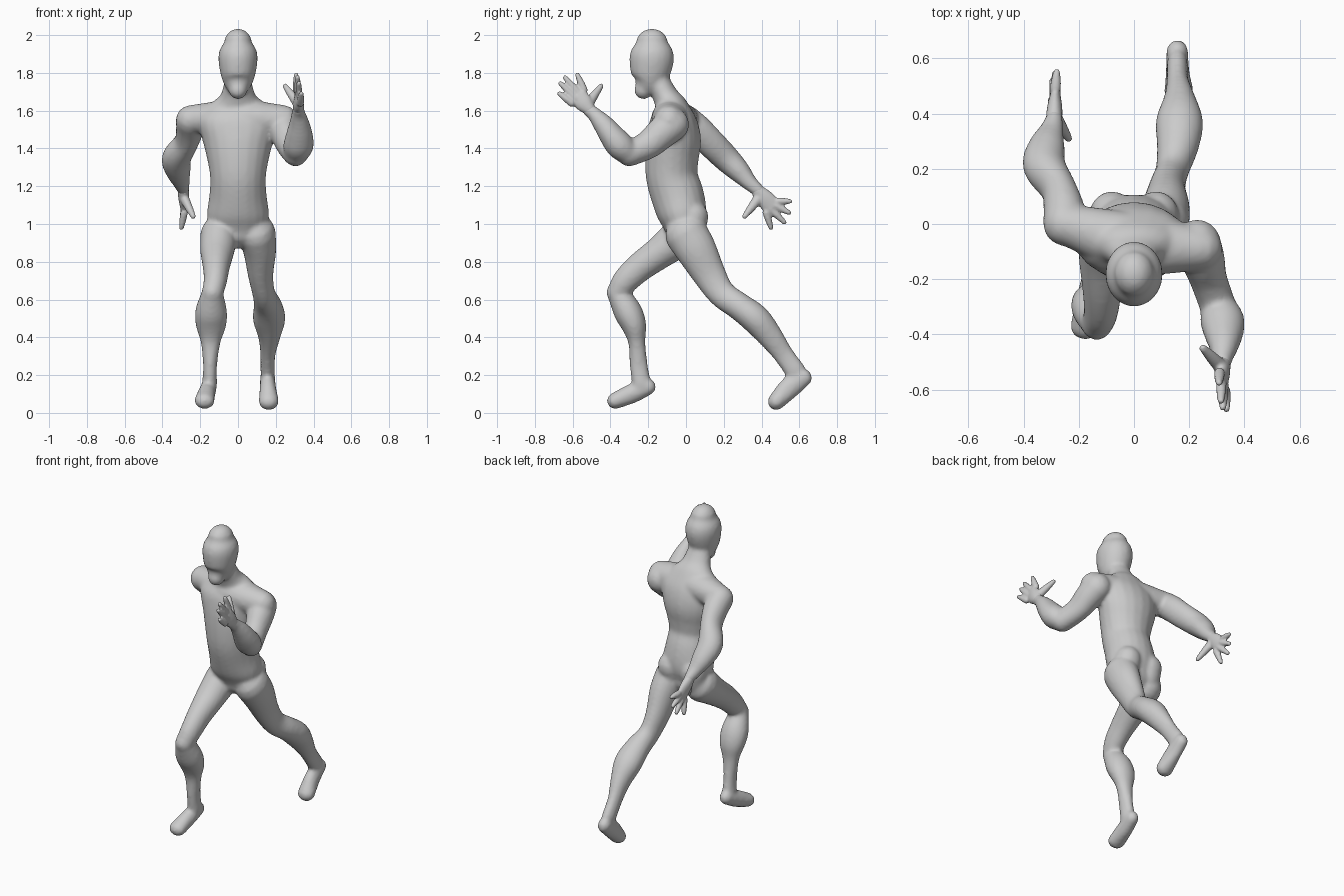
import bpy
import bmesh
import math
from mathutils import Vector

default = bpy.data.objects.get("Cube")
if default:
    bpy.data.objects.remove(default, do_unlink=True)

clay = bpy.data.materials.new("neutral grey")
clay.use_nodes = True
grey = (0.6, 0.6, 0.6, 1)
clay.diffuse_color = grey
clay.node_tree.nodes["Principled BSDF"].inputs["Base Color"].default_value = grey

SIDES = 20
STEPS = 4


def spline(stations):
    """Catmull-Rom interpolation of (x, y, z, width, depth) stations."""
    pts = [Vector(s) for s in stations]
    pts = [pts[0] * 2 - pts[1]] + pts + [pts[-1] * 2 - pts[-2]]
    out = []
    for a, b, c, d in zip(pts, pts[1:], pts[2:], pts[3:]):
        for k in range(STEPS):
            t = k / STEPS
            out.append(b + (c - a) * (t / 2) + (a * 2 - b * 5 + c * 4 - d) * (t * t / 2)
                       + (b * 3 - a - c * 3 + d) * (t ** 3 / 2))
    return out + [pts[-2]]


def loft(bm, stations):
    """Elliptical tube along the stations, with a rounded cap on both ends."""
    path = spline(stations)
    centres = [p.to_3d() if len(p) == 3 else Vector(p[:3]) for p in path]
    rings = []
    last = len(path) - 1
    for i, p in enumerate(path):
        tangent = (centres[min(i + 1, last)] - centres[max(i - 1, 0)]).normalized()
        rings.append((centres[i], tangent, p[3], p[4]))

    def cap(ring, sign):
        c, t, u, v = ring
        angles = [math.radians(a) for a in (25, 50, 70, 84)]
        return [(c + t * sign * min(u, v) * math.sin(a), t, u * math.cos(a), v * math.cos(a))
                for a in angles]

    rings = cap(rings[0], -1)[::-1] + rings + cap(rings[-1], 1)
    loops = []
    for c, t, u, v in rings:
        ref = Vector((0, 1, 0)) if abs(t.x) > 0.8 else Vector((1, 0, 0))
        across = (ref - t * t.dot(ref)).normalized()
        deep = t.cross(across)
        loops.append([bm.verts.new(c + across * u * math.cos(a) + deep * v * math.sin(a))
                      for a in (math.tau * k / SIDES for k in range(SIDES))])
    for low, high in zip(loops, loops[1:]):
        for k in range(SIDES):
            n = (k + 1) % SIDES
            bm.faces.new((low[k], low[n], high[n], high[k]))
    bm.faces.new(loops[0][::-1])
    bm.faces.new(loops[-1])


def fuse(name, parts, voxel, rounds):
    """Merge overlapping lofts into a single smooth skin."""
    bm = bmesh.new()
    for part in parts:
        loft(bm, part)
    mesh = bpy.data.meshes.new(name)
    bm.to_mesh(mesh)
    bm.free()
    mesh.materials.append(clay)
    obj = bpy.data.objects.new(name, mesh)
    bpy.context.collection.objects.link(obj)
    skin = obj.modifiers.new("skin", "REMESH")
    skin.mode = "VOXEL"
    skin.voxel_size = voxel
    skin.use_smooth_shade = True
    soften = obj.modifiers.new("soften", "SMOOTH")
    soften.factor = 0.5
    soften.iterations = rounds
    return obj


def hand(name, wrist, index, little, tips, thumb):
    """Flat palm, four spread fingers and a thumb."""
    wrist, index, little = Vector(wrist), Vector(index), Vector(little)
    knuckles = (index + little) / 2
    middle = wrist.lerp(knuckles, 0.5)
    parts = [[(*wrist, .03, .034), (*middle, .028, .048), (*knuckles, .02, .05)]]
    for i, tip in enumerate(tips):
        base = index.lerp(little, i / 3)
        bend = base.lerp(Vector(tip), 0.5)
        parts.append([(*base, .02, .02), (*bend, .018, .018), (*tip, .013, .013)])
    root = wrist.lerp(index, 0.3)
    bend = root.lerp(Vector(thumb), 0.55)
    parts.append([(*root, .026, .03), (*bend, .021, .022), (*thumb, .014, .014)])
    fuse(name, parts, 0.007, 3)


# Head, trunk and shoulders
head = [(0, -.225, 1.71, .05, .05), (0, -.2, 1.75, .078, .085), (0, -.19, 1.8, .094, .106),
        (0, -.182, 1.87, .104, .118), (0, -.18, 1.92, .098, .11), (0, -.18, 1.96, .074, .085)]
trunk = [(0, -.01, .97, .15, .1), (0, -.02, 1.05, .165, .13), (0, -.045, 1.15, .152, .14),
         (0, -.075, 1.25, .148, .137), (0, -.075, 1.35, .165, .142), (0, -.065, 1.45, .19, .145),
         (0, -.07, 1.55, .21, .125), (0, -.08, 1.62, .16, .09), (0, -.105, 1.67, .1, .07),
         (0, -.135, 1.73, .078, .063), (0, -.16, 1.79, .07, .06)]
shoulders = [(-.25, 0, 1.555, .075, .075), (0, -.07, 1.56, .11, .1), (.24, -.09, 1.545, .08, .085)]
buttocks = [[(s * .08, .02, .97, .08, .08), (s * .08, .035, 1.04, .082, .085)] for s in (-1, 1)]

# Arms: the right one swings back, the left one is raised in front
right_arm = [(-.25, 0, 1.55, .08, .08), (-.255, .06, 1.5, .074, .08), (-.275, .13, 1.43, .064, .077),
             (-.325, .21, 1.35, .078, .072), (-.317, .28, 1.28, .067, .06),
             (-.3, .335, 1.22, .046, .043), (-.288, .385, 1.175, .03, .034)]
left_upper_arm = [(.23, -.07, 1.53, .085, .09), (.25, -.13, 1.48, .08, .085),
                  (.27, -.2, 1.42, .068, .076), (.305, -.3, 1.37, .066, .066)]
left_forearm = [(.305, -.3, 1.37, .066, .062), (.32, -.35, 1.415, .08, .074),
                (.325, -.395, 1.47, .072, .066), (.325, -.44, 1.53, .055, .054),
                (.32, -.49, 1.585, .037, .038), (.32, -.52, 1.61, .03, .036)]

# Legs: the right one steps forward, the left one pushes off behind
right_thigh = [(-.1, -.02, .94, .1, .11), (-.11, -.13, .855, .09, .088), (-.115, -.24, .775, .072, .078),
               (-.12, -.32, .7, .062, .07), (-.135, -.365, .635, .057, .056)]
right_shin = [(-.135, -.365, .64, .056, .056), (-.142, -.31, .54, .084, .075),
              (-.143, -.275, .46, .08, .066), (-.145, -.26, .37, .052, .045),
              (-.148, -.25, .25, .037, .048), (-.15, -.235, .15, .04, .05)]
right_foot = [(-.152, -.2, .14, .04, .045), (-.165, -.28, .105, .046, .052), (-.178, -.375, .064, .054, .044)]
left_leg = [(.1, 0, .95, .1, .115), (.115, .055, .86, .088, .108), (.12, .125, .73, .067, .088),
            (.137, .19, .63, .06, .074), (.158, .28, .565, .076, .073), (.165, .37, .495, .086, .078),
            (.165, .45, .4, .058, .066), (.158, .515, .31, .04, .054), (.157, .58, .22, .038, .056)]
left_foot = [(.157, .625, .19, .04, .048), (.158, .55, .135, .043, .058), (.163, .478, .06, .054, .046)]

fuse("body", [head, trunk, shoulders, right_arm, left_upper_arm, left_forearm, right_thigh,
              right_shin, right_foot, left_leg, left_foot] + buttocks, 0.011, 7)

# Hands
hand("right_hand", (-.29, .375, 1.18), (-.285, .425, 1.06), (-.285, .49, 1.12),
     [(-.3, .45, .98), (-.295, .52, 1.01), (-.285, .545, 1.06), (-.28, .55, 1.12)], (-.237, .31, 1.04))
hand("left_hand", (.32, -.51, 1.605), (.31, -.54, 1.71), (.33, -.605, 1.64),
     [(.308, -.575, 1.79), (.315, -.64, 1.775), (.322, -.665, 1.745), (.335, -.67, 1.69)],
     (.25, -.45, 1.73))
